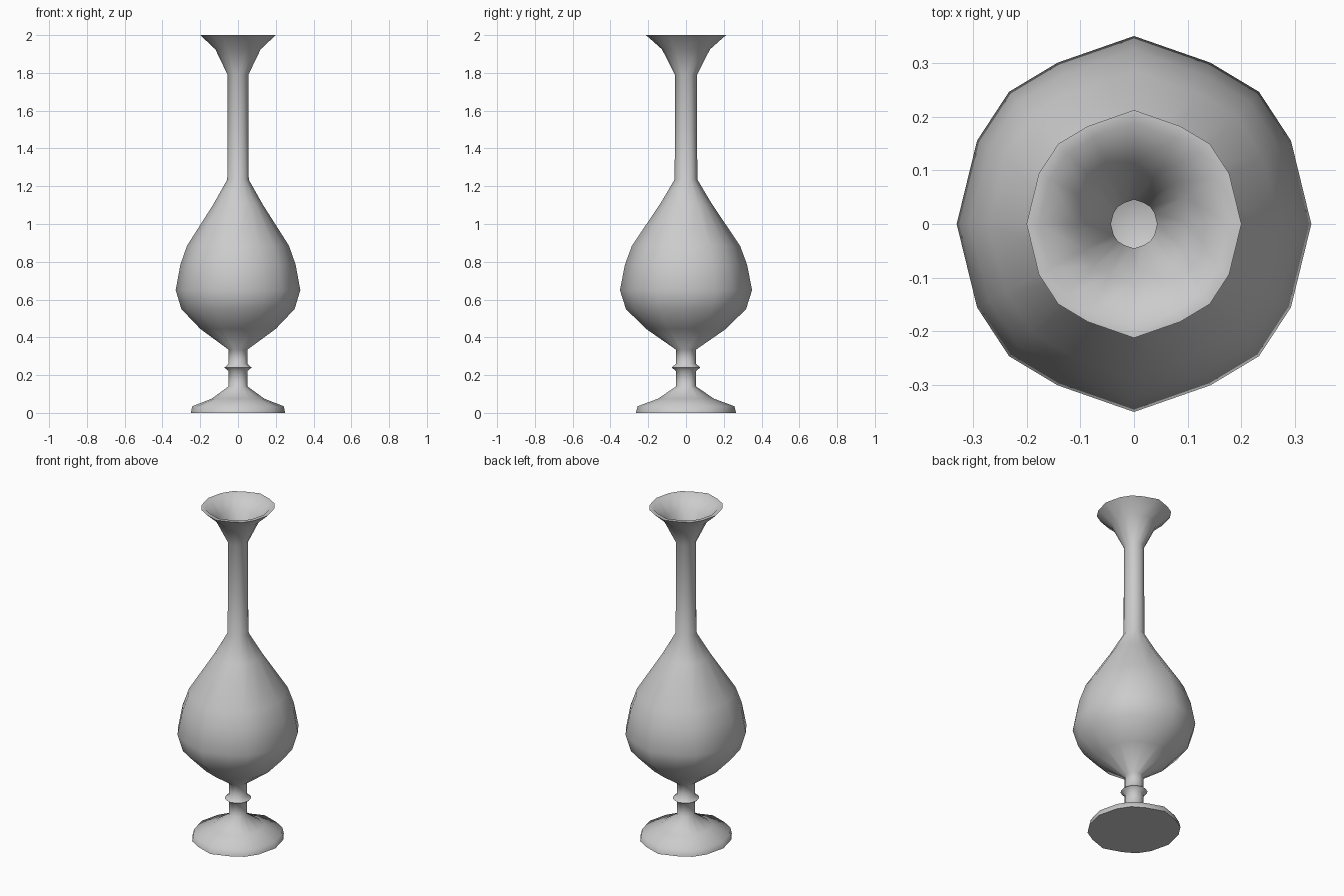
import bpy, bmesh, math

if "Cube" in bpy.data.objects:
    bpy.data.objects.remove(bpy.data.objects["Cube"])

# Sixteen-sided, slightly oval cross-section: one quadrant, mirrored
quadrant = [(1, 0), (0.885, 0.47), (0.705, 0.745), (0.43, 0.91), (0, 1.06)]
half = quadrant + [(-x, y) for x, y in quadrant[-2::-1]]
section = half + [(x, -y) for x, y in half[-2:0:-1]]

# Outer profile (radius, height) from the foot up to the flared rim
outer = [
    (0.25, 0.0), (0.242, 0.035), (0.14, 0.075), (0.05, 0.14),   # foot
    (0.05, 0.222), (0.072, 0.24), (0.05, 0.26),                 # stem bead
    (0.05, 0.335), (0.20, 0.445), (0.30, 0.55), (0.33, 0.65),   # body
    (0.305, 0.785), (0.27, 0.885), (0.13, 1.105),
    (0.057, 1.235), (0.055, 1.5), (0.055, 1.79),                # neck
    (0.12, 1.925), (0.2, 2.0),                                  # flared mouth
]
# Inner wall, from the rim down to the flat floor
inner = [
    (0.177, 2.0), (0.105, 1.93), (0.043, 1.79), (0.043, 1.235),
    (0.115, 1.105), (0.25, 0.88), (0.285, 0.785), (0.31, 0.65),
    (0.28, 0.56), (0.185, 0.465), (0.043, 0.36),
]


def lathe(name, profile):
    """Sweep a profile around the oval section and cap both ends."""
    bm = bmesh.new()
    rings = [[bm.verts.new((r * x, r * y, z)) for x, y in section]
             for r, z in profile]
    n = len(section)
    for a, b in zip(rings, rings[1:]):
        for i in range(n):
            j = (i + 1) % n
            bm.faces.new((a[i], a[j], b[j], b[i]))
    bm.faces.new(rings[0][::-1])
    bm.faces.new(rings[-1])
    mesh = bpy.data.meshes.new(name)
    bm.to_mesh(mesh)
    bm.free()
    obj = bpy.data.objects.new(name, mesh)
    bpy.context.collection.objects.link(obj)
    bpy.ops.object.select_all(action='DESELECT')
    obj.select_set(True)
    bpy.context.view_layer.objects.active = obj
    bpy.ops.object.shade_smooth_by_angle(angle=math.radians(56))
    return obj


# Footed bottle vase with a hollow body
lathe("vase", outer + inner)
